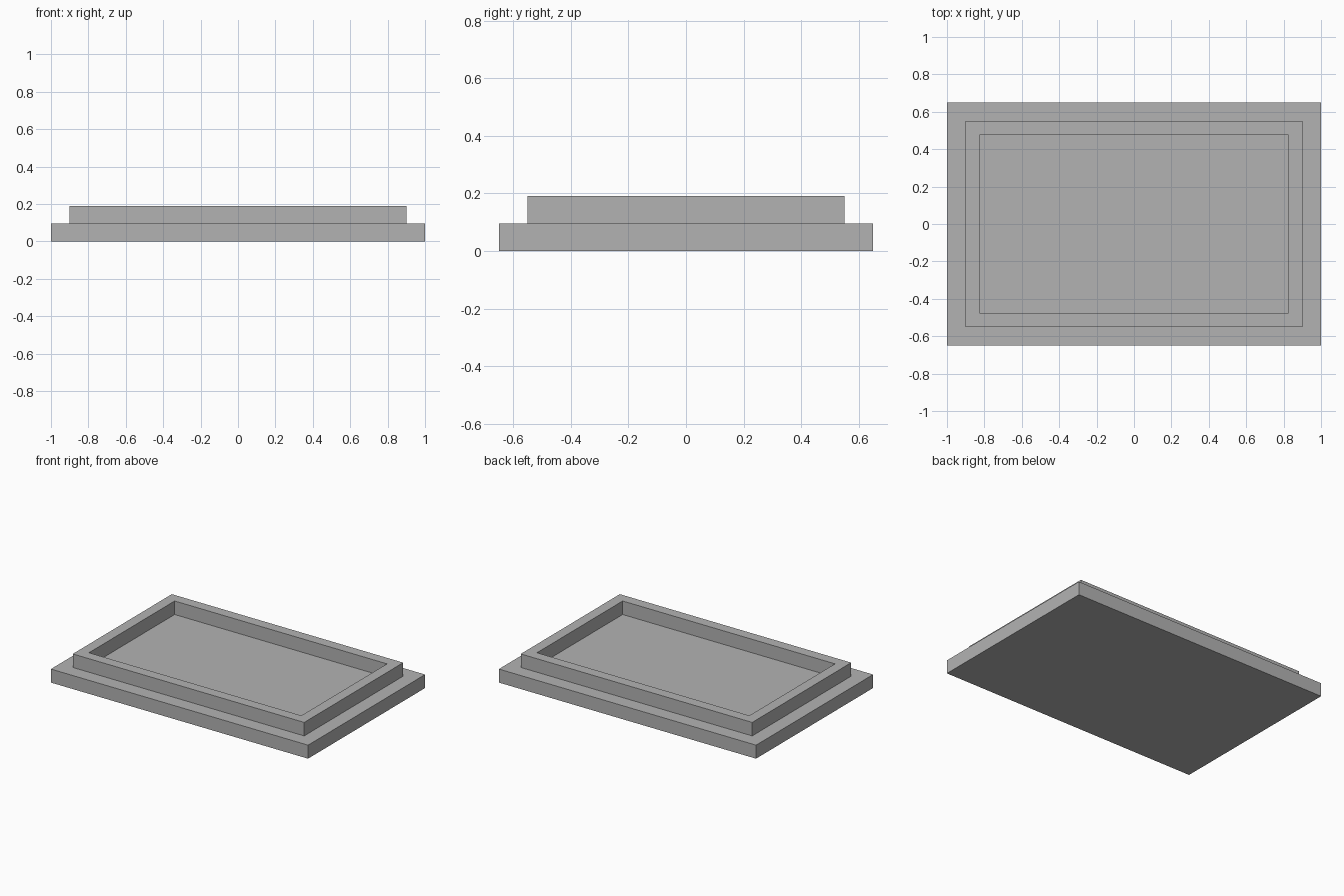
import bpy
import bmesh
from mathutils import Vector

cube = bpy.data.objects.get("Cube")
if cube:
    bpy.data.objects.remove(cube, do_unlink=True)

LENGTH, WIDTH = 2.0, 1.3
BASE_H, RIM_H = 0.095, 0.095
LEDGE, RIM_W = 0.1, 0.074

# Single grey material
grey = bpy.data.materials.new("plain_grey")
grey.use_nodes = True
colour = (0.45, 0.45, 0.45, 1.0)
grey.diffuse_color = colour
grey.node_tree.nodes["Principled BSDF"].inputs["Base Color"].default_value = colour

# Base slab
bm = bmesh.new()
bmesh.ops.create_cube(bm, size=1.0)
bmesh.ops.scale(bm, vec=(LENGTH, WIDTH, BASE_H), verts=bm.verts)
bmesh.ops.translate(bm, vec=(0, 0, BASE_H / 2), verts=bm.verts)

# Outer ledge, then the ring the rim stands on
bm.normal_update()
top = max(bm.faces, key=lambda f: f.calc_center_median().z)
bmesh.ops.inset_region(bm, faces=[top], thickness=LEDGE, use_even_offset=True)
ring = bmesh.ops.inset_region(bm, faces=[top], thickness=RIM_W,
                              use_even_offset=True)["faces"]

# Raised rim around the sunken floor
raised = bmesh.ops.extrude_face_region(bm, geom=ring)["geom"]
bmesh.ops.translate(bm, vec=Vector((0, 0, RIM_H)),
                    verts=[v for v in raised if isinstance(v, bmesh.types.BMVert)])
leftover = [f for f in ring if f.is_valid]
if leftover:
    bmesh.ops.delete(bm, geom=leftover, context="FACES_ONLY")
bmesh.ops.recalc_face_normals(bm, faces=bm.faces)

mesh = bpy.data.meshes.new("rimmed_tray")
bm.to_mesh(mesh)
bm.free()
mesh.materials.append(grey)
tray = bpy.data.objects.new("rimmed_tray", mesh)
bpy.context.collection.objects.link(tray)
